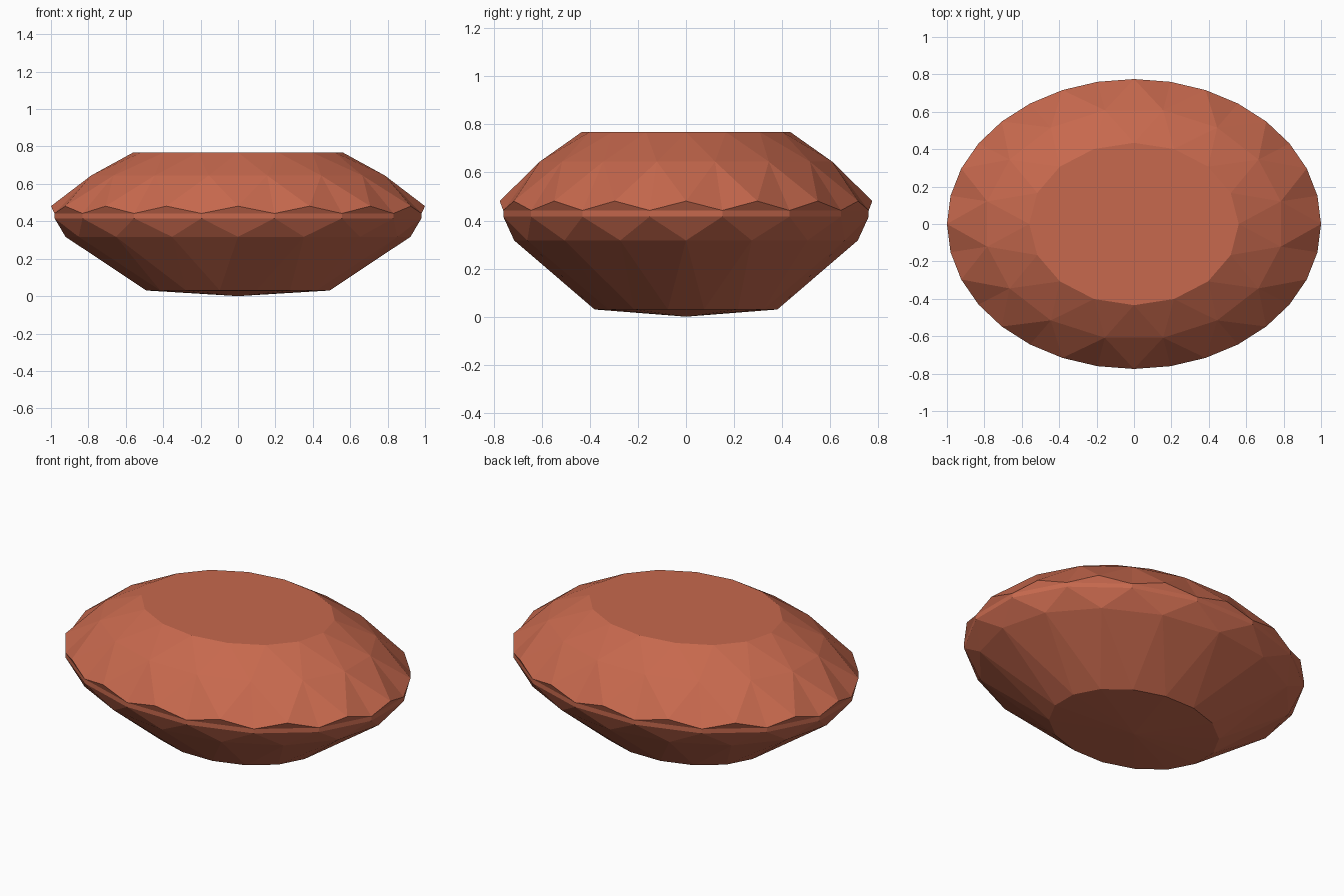
import bpy, bmesh, math

if "Cube" in bpy.data.objects:
    bpy.data.objects.remove(bpy.data.objects["Cube"])

SIDES, ASPECT = 16, 0.775
bm = bmesh.new()


def ring(radius, z, half):
    """Elliptical ring of 16 points, turned half a step when half is 1."""
    pts = []
    for i in range(SIDES):
        a = 2 * math.pi * (i + half / 2) / SIDES
        pts.append(bm.verts.new((radius * math.cos(a), radius * ASPECT * math.sin(a), z)))
    return pts


def stitch(upper, lower, shift):
    """Triangle band; shift 1: upper is unturned, 0: upper is turned, None: aligned quads."""
    for i in range(SIDES):
        j = (i + 1) % SIDES
        if shift is None:
            bm.faces.new((upper[i], lower[i], lower[j], upper[j]))
        elif shift:
            bm.faces.new((upper[i], lower[i], upper[j]))
            bm.faces.new((upper[j], lower[i], lower[j]))
        else:
            bm.faces.new((upper[i], lower[i], lower[j]))
            bm.faces.new((upper[i], lower[j], upper[j]))


# Rings from the table down to the underside
table = ring(0.56, 0.768, 0)
crown = ring(0.80, 0.645, 1)
peaks = ring(1.00, 0.481, 0)
girdle_top = ring(1.00, 0.442, 1)
girdle_low = ring(1.00, 0.416, 1)
pavilion = ring(0.922, 0.317, 0)
base = ring(0.50, 0.03, 1)
culet = bm.verts.new((0, 0, 0))

# Crown facets
bm.faces.new(table)
stitch(table, crown, 1)
stitch(crown, peaks, 0)
for i in range(SIDES):
    j = (i + 1) % SIDES
    bm.faces.new((crown[i], peaks[i], girdle_top[i]))
    bm.faces.new((crown[i], girdle_top[i], peaks[j]))
    # Small facets under each girdle peak
    bm.faces.new((peaks[j], girdle_top[i], girdle_top[j]))
# The crown-to-peak band is open down to the girdle: drop its flat spanning triangles
drop = [f for f in bm.faces if len(f.verts) == 3
        and sum(v in peaks for v in f.verts) == 2]
bmesh.ops.delete(bm, geom=drop, context='FACES_ONLY')

# Girdle, pavilion and shallow culet cone
stitch(girdle_top, girdle_low, None)
stitch(girdle_low, pavilion, 0)
stitch(pavilion, base, 1)
for i in range(SIDES):
    bm.faces.new((base[i], culet, base[(i + 1) % SIDES]))

bmesh.ops.recalc_face_normals(bm, faces=bm.faces)
mesh = bpy.data.meshes.new("gemstone")
bm.to_mesh(mesh)
bm.free()
gem = bpy.data.objects.new("gemstone", mesh)
bpy.context.collection.objects.link(gem)

mat = bpy.data.materials.new("red_stone")
mat.diffuse_color = (0.57, 0.14, 0.075, 1)
mat.use_nodes = True
mat.node_tree.nodes["Principled BSDF"].inputs["Base Color"].default_value = mat.diffuse_color
mesh.materials.append(mat)
